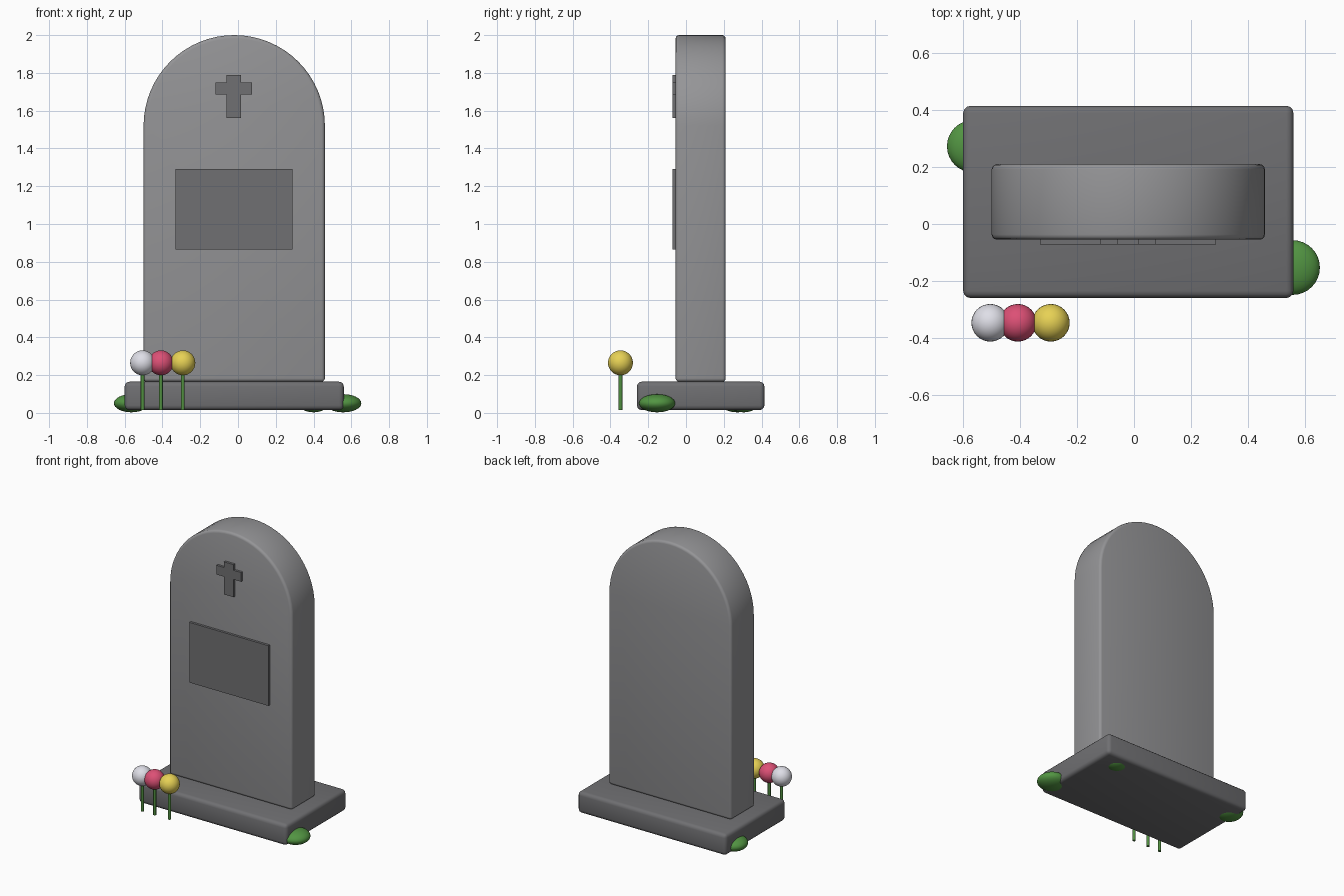
import bpy, bmesh, math
from mathutils import Vector

if "Cube" in bpy.data.objects:
    bpy.data.objects.remove(bpy.data.objects["Cube"])


def material(name, rgb):
    m = bpy.data.materials.new(name)
    m.diffuse_color = (*rgb, 1)
    m.use_nodes = True
    m.node_tree.nodes["Principled BSDF"].inputs["Base Color"].default_value = m.diffuse_color
    return m


STONE = material("light stone", (0.30, 0.30, 0.31))
DARK = material("dark stone", (0.16, 0.16, 0.168))
GREEN = material("leaf green", (0.085, 0.30, 0.055))
STEM = material("stem green", (0.08, 0.27, 0.05))
WHITE = material("white petals", (0.78, 0.78, 0.85))
RED = material("red petals", (0.72, 0.08, 0.18))
YELLOW = material("yellow petals", (0.80, 0.64, 0.09))


def finish(ob, name, mat, smooth=None):
    ob.name = name
    ob.data.materials.append(mat)
    if smooth:
        bpy.ops.object.select_all(action='DESELECT')
        ob.select_set(True)
        bpy.context.view_layer.objects.active = ob
        bpy.ops.object.shade_smooth_by_angle(angle=math.radians(smooth))
    return ob


def slab(name, outline, y0, y1, mat, bevel=0, smooth=None):
    """Extrude an outline in the xz plane from y0 to y1."""
    bm = bmesh.new()
    face = bm.faces.new([bm.verts.new((x, y0, z)) for x, z in outline])
    geo = bmesh.ops.extrude_face_region(bm, geom=[face])["geom"]
    bmesh.ops.translate(bm, vec=(0, y1 - y0, 0),
                        verts=[g for g in geo if isinstance(g, bmesh.types.BMVert)])
    bmesh.ops.recalc_face_normals(bm, faces=bm.faces)
    if bevel:
        sharp = [e for e in bm.edges if e.calc_face_angle() > math.radians(40)]
        bmesh.ops.bevel(bm, geom=sharp, offset=bevel, segments=3,
                        profile=0.5, affect='EDGES')
    me = bpy.data.meshes.new(name)
    bm.to_mesh(me)
    bm.free()
    ob = bpy.data.objects.new(name, me)
    bpy.context.collection.objects.link(ob)
    return finish(ob, name, mat, smooth)


def rect(x0, x1, z0, z1):
    return [(x0, z0), (x1, z0), (x1, z1), (x0, z1)]


def ball(name, loc, scale, mat):
    bpy.ops.mesh.primitive_uv_sphere_add(segments=32, ring_count=16, radius=1, location=loc)
    ob = bpy.context.object
    for v in ob.data.vertices:
        v.co = Vector((v.co.x * scale[0], v.co.y * scale[1], v.co.z * scale[2]))
    return finish(ob, name, mat, 60)


# Plinth
slab("plinth", rect(-0.60, 0.56, 0.015, 0.165), -0.26, 0.415, DARK, 0.025, 40)

# Round-topped headstone
arch = [(-0.50, 0.165), (0.46, 0.165)]
arch += [(-0.02 + 0.48 * math.cos(math.pi * i / 32), 1.52 + 0.48 * math.sin(math.pi * i / 32))
         for i in range(33)]
slab("headstone", arch, -0.055, 0.21, STONE, 0.018, 40)

# Plaque and raised cross
slab("plaque", rect(-0.33, 0.288, 0.865, 1.29), -0.072, -0.05, DARK)
cross = [(-0.06, 1.56), (0.016, 1.56), (0.016, 1.685), (0.075, 1.685), (0.075, 1.75), (0.016, 1.75),
         (0.016, 1.79), (-0.06, 1.79), (-0.06, 1.75), (-0.118, 1.75), (-0.118, 1.685), (-0.06, 1.685)]
slab("cross", cross, -0.072, -0.05, DARK)

# Flowers
for name, x, mat in (("white", -0.505, WHITE), ("red", -0.408, RED), ("yellow", -0.292, YELLOW)):
    bpy.ops.mesh.primitive_cylinder_add(vertices=12, radius=0.01, depth=0.225,
                                        location=(x, -0.347, 0.1275))
    finish(bpy.context.object, name + "_flower_stem", STEM, 40)
    ball(name + "_flower_head", (x, -0.347, 0.265), (0.066,) * 3, mat)

# Moss clumps around the plinth
for i, (x, y, r) in enumerate(((0.557, -0.153, 0.096), (-0.565, 0.273, 0.092), (0.40, 0.305, 0.08))):
    ball("moss_clump_%d" % (i + 1), (x, y, 0.051), (r, r, 0.048), GREEN)
